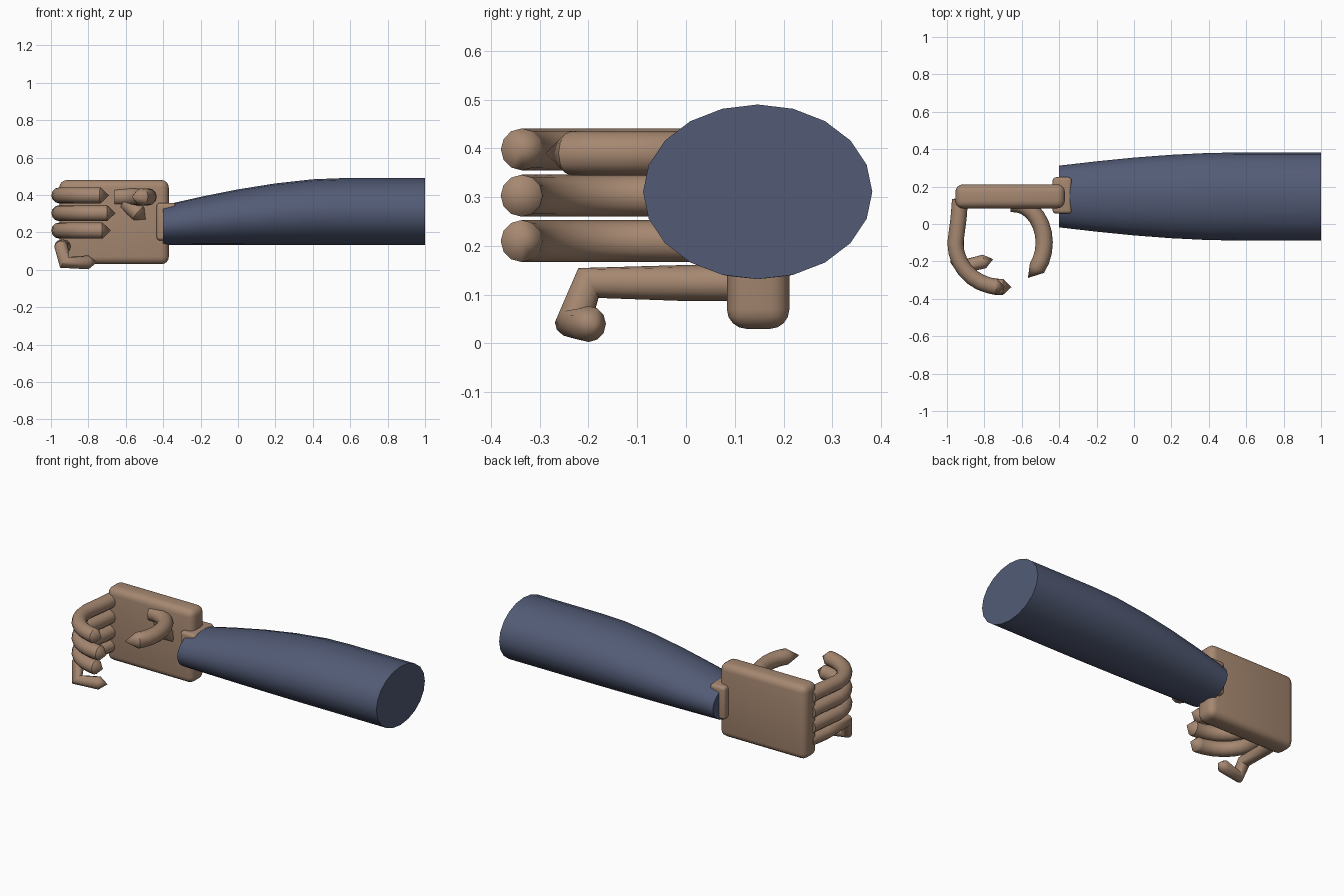
import bpy, bmesh
from math import sin, cos, pi, radians
from mathutils import Vector

cube = bpy.data.objects.get("Cube")
if cube:
    bpy.data.objects.remove(cube, do_unlink=True)


def material(name, color):
    m = bpy.data.materials.new(name)
    m.use_nodes = True
    m.diffuse_color = (*color, 1)
    m.node_tree.nodes["Principled BSDF"].inputs["Base Color"].default_value = (*color, 1)
    return m


skin = material("tan skin", (0.38, 0.245, 0.165))
cloth = material("navy cloth", (0.085, 0.105, 0.18))


def finish(name, bm, mat, angle=40):
    bmesh.ops.recalc_face_normals(bm, faces=bm.faces)
    mesh = bpy.data.meshes.new(name)
    bm.to_mesh(mesh)
    bm.free()
    mesh.materials.append(mat)
    ob = bpy.data.objects.new(name, mesh)
    bpy.context.collection.objects.link(ob)
    bpy.ops.object.select_all(action="DESELECT")
    ob.select_set(True)
    bpy.context.view_layer.objects.active = ob
    bpy.ops.object.shade_smooth_by_angle(angle=radians(angle))
    return ob


def bridge(bm, a, b):
    n = len(a)
    for i in range(n):
        bm.faces.new((a[i], a[(i + 1) % n], b[(i + 1) % n], b[i]))


def tube(name, path, tip, radius, sides=12):
    """Round tube along a path, closed by a cone that ends at tip."""
    bm = bmesh.new()
    pts = [Vector(p) for p in path]
    end = pts + [Vector(tip)]
    steps = [(end[i + 1] - end[i]).normalized() for i in range(len(pts))]
    up, last, old = Vector((0, 0, 1)), None, steps[0]
    up = (up - old * up.dot(old)).normalized()
    for i, p in enumerate(pts):
        t = (steps[max(i - 1, 0)] + steps[i]).normalized()
        up = old.rotation_difference(t) @ up
        side, old = t.cross(up), t
        ring = [bm.verts.new(p + radius * (cos(a) * up + sin(a) * side))
                for a in (2 * pi * k / sides for k in range(sides))]
        if last:
            bridge(bm, last, ring)
        else:
            bm.faces.new(ring)
        last = ring
    apex = bm.verts.new(tip)
    for k in range(sides):
        bm.faces.new((last[k], last[(k + 1) % sides], apex))
    return finish(name, bm, skin)


def block(name, lo, hi, bevel):
    bm = bmesh.new()
    bmesh.ops.create_cube(bm, size=1)
    for v in bm.verts:
        v.co = [(l + h) / 2 + c * (h - l) for l, h, c in zip(lo, hi, v.co)]
    bmesh.ops.bevel(bm, geom=bm.edges[:], offset=bevel, segments=4,
                    profile=0.5, affect="EDGES")
    return finish(name, bm, skin)


# Sleeve: oval rings that widen from the wrist (x, y radius, top height)
bm = bmesh.new()
last = None
for x, ry, top in ((-0.4, 0.165, 0.345), (-0.2, 0.188, 0.39), (0, 0.208, 0.43),
                   (0.2, 0.223, 0.462), (0.4, 0.233, 0.484), (0.55, 0.235, 0.49),
                   (1, 0.235, 0.49)):
    mid, rz = (top + 0.132) / 2, (top - 0.132) / 2
    ring = [bm.verts.new((x, 0.147 + ry * cos(k * pi / 10), mid + rz * sin(k * pi / 10)))
            for k in range(20)]
    if last:
        bridge(bm, last, ring)
    else:
        bm.faces.new(ring)
    last = ring
bm.faces.new(last)
finish("sleeve", bm, cloth)

# Palm and wrist
block("palm", (-0.955, 0.084, 0.03), (-0.37, 0.212, 0.48), 0.04)
block("wrist", (-0.435, 0.055, 0.157), (-0.333, 0.25, 0.358), 0.018)

# Three curled fingers: straight root, then a quarter turn
for name, z, tip_x in (("index_finger", 0.398, -0.69), ("middle_finger", 0.303, -0.655),
                       ("ring_finger", 0.21, -0.68)):
    stretch = (tip_x + 0.72) * 0.5
    path = [(-0.93, 0.13, z), (-0.938, 0.03, z)]
    for k in range(8):
        a = pi + k * pi / 14
        path.append((-0.72 + 0.235 * cos(a), -0.1 + 0.235 * sin(a), z))
    path.append((tip_x - 0.045, -0.337, z))
    path[-2] = (-0.745 + stretch * 0.2, -0.335, z)
    tube(name, path, (tip_x, -0.337, z), 0.043)

# Little finger: straight out, sharply down, then inward
tube("little_finger", [(-0.925, 0.13, 0.124), (-0.945, 0, 0.124), (-0.945, -0.2, 0.124),
                       (-0.928, -0.232, 0.04), (-0.8, -0.2, 0.04)],
     (-0.753, -0.188, 0.04), 0.037)

# Thumb: hooked arc out of the palm, with a small stub at its root
thumb = [(-0.645 + 0.165 * cos(a), -0.1 + 0.21 * sin(a), 0.39)
         for a in (radians(95 - 13.5 * k) for k in range(11))]
tube("thumb", thumb, (-0.567, -0.288, 0.39), 0.046)
tube("thumb_stub", [(-0.6, 0.11, 0.36), (-0.53, 0.085, 0.3)], (-0.495, 0.075, 0.27), 0.045)
